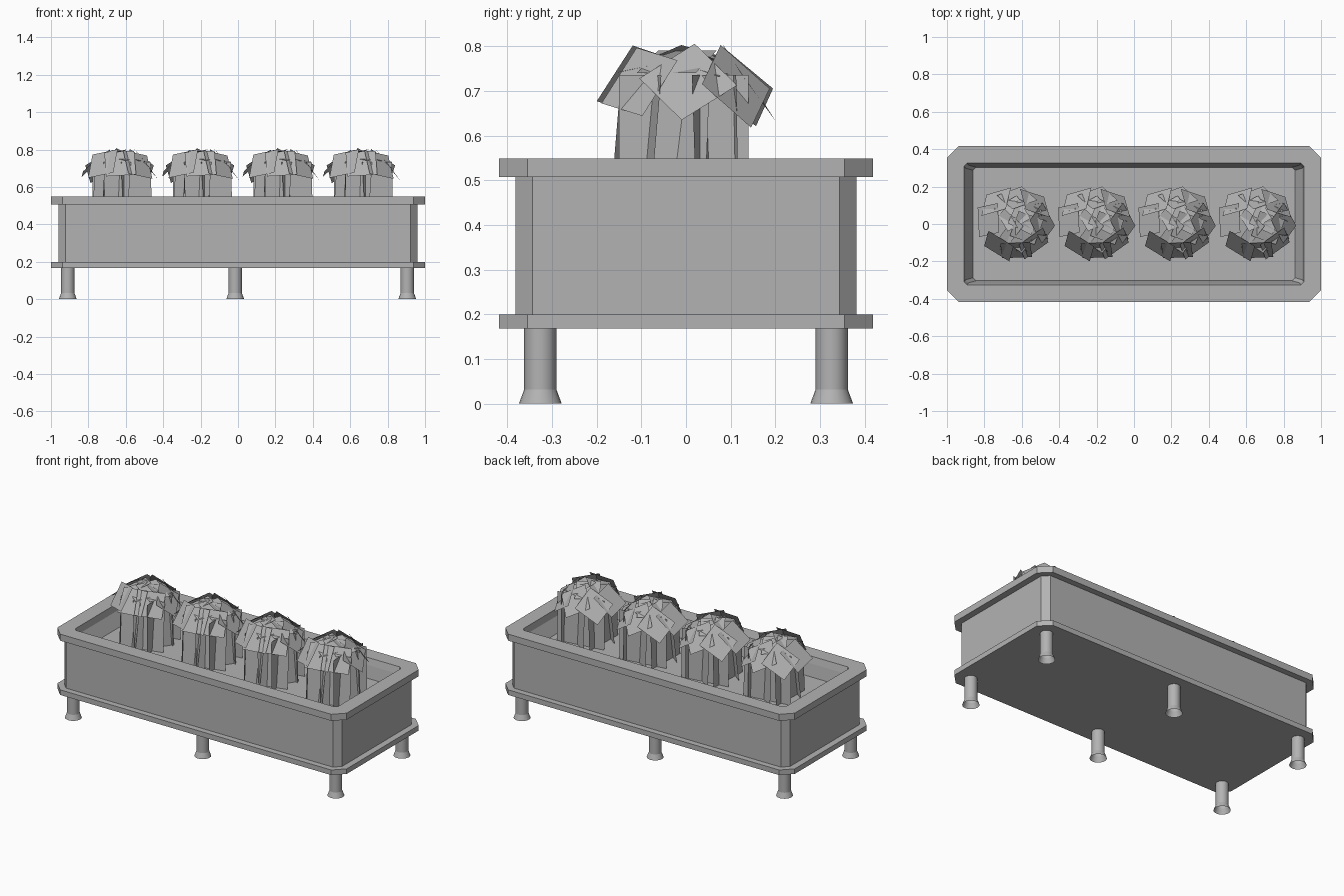
import bpy, bmesh, random
from math import pi, cos, sin, radians
from mathutils import Matrix, Vector

if "Cube" in bpy.data.objects:
    bpy.data.objects.remove(bpy.data.objects["Cube"])

random.seed(11)
GREY = bpy.data.materials.new("mid_grey")
GREY.diffuse_color = (0.45, 0.45, 0.45, 1)
GREY.use_nodes = True
GREY.node_tree.nodes["Principled BSDF"].inputs["Base Color"].default_value = GREY.diffuse_color


def make_object(name, bm, fix_normals=True):
    if fix_normals:
        bmesh.ops.recalc_face_normals(bm, faces=bm.faces[:])
    mesh = bpy.data.meshes.new(name)
    bm.to_mesh(mesh)
    bm.free()
    mesh.materials.append(GREY)
    ob = bpy.data.objects.new(name, mesh)
    bpy.context.collection.objects.link(ob)
    return ob


def outline(x, y, c):
    """Rectangle with cut corners."""
    return [(x, y - c), (x - c, y), (c - x, y), (-x, y - c),
            (-x, c - y), (c - x, -y), (x - c, -y), (x, c - y)]


def loft(name, rings):
    """Skin a list of (half x, half y, corner cut, z) outlines, closing both ends."""
    bm = bmesh.new()
    loops = [[bm.verts.new((px, py, z)) for px, py in outline(x, y, c)]
             for x, y, c, z in rings]
    for a, b in zip(loops, loops[1:]):
        for i in range(8):
            j = (i + 1) % 8
            bm.faces.new((a[i], a[j], b[j], b[i]))
    bm.faces.new(loops[0])
    bm.faces.new(loops[-1])
    return make_object(name, bm)


# Planter trough: one profile from the base plate up over the rim and down to the soil
SOIL = 0.43
loft("trough", [(1.0, 0.418, 0.063, 0.168), (1.0, 0.418, 0.063, 0.2),
                (0.96, 0.381, 0.038, 0.2), (0.96, 0.381, 0.038, 0.507),
                (1.0, 0.418, 0.063, 0.507), (1.0, 0.418, 0.063, 0.548),
                (0.908, 0.325, 0.016, 0.548), (0.902, 0.315, 0.016, 0.507),
                (0.86, 0.303, 0.016, SOIL)])


# Six flared legs, open underneath
def leg(name, x, y):
    bm = bmesh.new()
    n, rings = 20, []
    for r, z in [(0.048, 0), (0.036, 0.032), (0.036, 0.168)]:
        rings.append([bm.verts.new((x + r * cos(2 * pi * i / n),
                                    y + r * sin(2 * pi * i / n), z)) for i in range(n)])
    for a, b in zip(rings, rings[1:]):
        for i in range(n):
            f = bm.faces.new((a[i], a[(i + 1) % n], b[(i + 1) % n], b[i]))
            f.smooth = True
    ob = make_object(name, bm, fix_normals=False)
    bpy.context.view_layer.objects.active = ob
    ob.select_set(True)
    bpy.ops.object.shade_smooth_by_angle(angle=radians(20))
    ob.select_set(False)


for i, x in enumerate((-0.91, -0.015, 0.905)):
    for side, y in (("front", -0.326), ("back", 0.326)):
        leg(f"{side}_leg_{i + 1}", x, y)


# Plant of leaf cards: upright cards round a core, tilted cards as a dome
def card(bm, w, h, matrix):
    pts = [(-w / 2, -h / 2), (w / 2, -h / 2), (w / 2, h / 2), (-w / 2, h / 2)]
    bm.faces.new([bm.verts.new(matrix @ Vector((px, py, 0))) for px, py in pts])


def turn(deg, axis):
    return Matrix.Rotation(radians(deg), 4, axis)


bm = bmesh.new()
# (facing angle, distance from core, width, backward lean)
for ang, dist, w, lean in [(0, 0.09, 0.29, 0), (62, 0.09, 0.24, 2), (98, 0.1, 0.3, 1),
                           (178, 0.1, 0.27, 2), (232, 0.1, 0.24, 6),
                           (285, 0.1, 0.26, 5), (325, 0.08, 0.24, 4)]:
    card(bm, w, 0.735 - SOIL,
         Matrix.Translation((0.015, -0.005, (0.735 + SOIL) / 2))
         @ turn(ang - 90, 'Z') @ Matrix.Translation((0, dist, 0))
         @ turn(lean, 'X') @ turn(180, 'Z') @ turn(90, 'X'))

# (direction, distance, height, outward tilt, spin)
for ang, dist, z, tilt, spin in [(172, 0.15, 0.72, 45, 15), (132, 0.16, 0.71, 55, -40),
                                 (88, 0.14, 0.72, 55, 35), (48, 0.15, 0.71, 58, 40),
                                 (2, 0.14, 0.72, 52, 38), (312, 0.14, 0.72, 58, -12),
                                 (270, 0.14, 0.725, 58, 4), (232, 0.15, 0.725, 58, 12)]:
    card(bm, 0.15, 0.16,
         turn(ang, 'Z') @ Matrix.Translation((dist, 0, z))
         @ turn(tilt, 'Y') @ turn(spin, 'Z'))

for ang, tilt, spin in [(-80, 14, 45), (-160, 22, 30), (110, 18, 10), (40, 20, 25), (-20, 20, 0)]:
    card(bm, 0.15, 0.14,
         turn(ang, 'Z') @ Matrix.Translation((0.06, 0, 0.765))
         @ turn(tilt, 'Y') @ turn(spin, 'Z'))

first = make_object("plant_1", bm, fix_normals=False)
first.location.x = -0.63
for i in range(1, 4):
    ob = first.copy()
    ob.name = f"plant_{i + 1}"
    ob.location.x = -0.63 + 0.43 * i
    bpy.context.collection.objects.link(ob)
